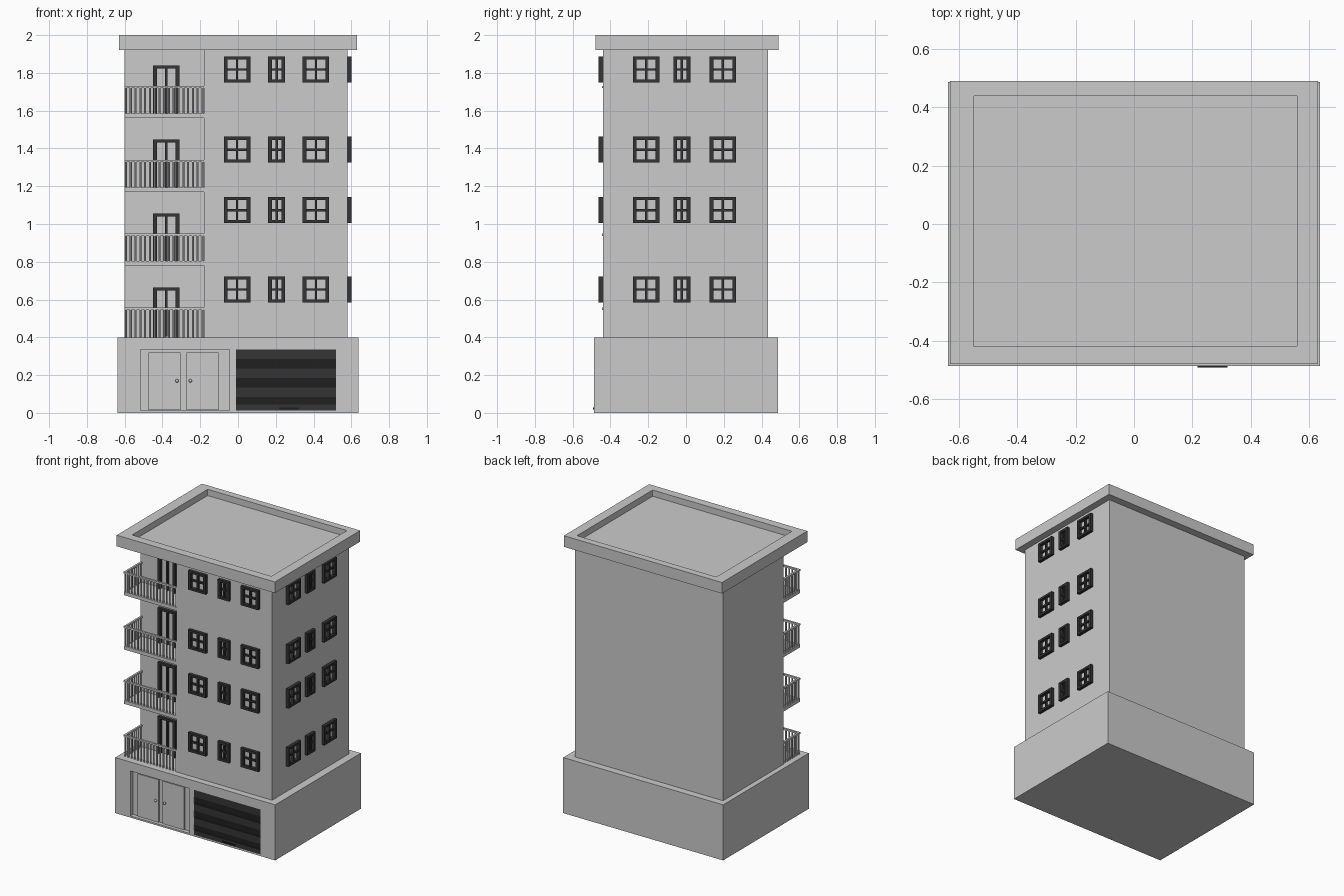
import bpy, bmesh, math
from mathutils import Matrix, Vector

if "Cube" in bpy.data.objects:
    bpy.data.objects.remove(bpy.data.objects["Cube"])


def material(name, v):
    m = bpy.data.materials.new(name)
    m.diffuse_color = (v, v, v, 1)
    m.use_nodes = True
    m.node_tree.nodes["Principled BSDF"].inputs["Base Color"].default_value = m.diffuse_color
    return m


DARK = material("dark_frame", 0.035)
BLACK = material("black_slat", 0.014)


def add_box(bm, x0, x1, y0, y1, z0, z1):
    mat = Matrix.Translation(((x0 + x1) / 2, (y0 + y1) / 2, (z0 + z1) / 2))
    bmesh.ops.create_cube(bm, size=1, matrix=mat @ Matrix.Diagonal((x1 - x0, y1 - y0, z1 - z0, 1)))


def finish(bm, name, mat=None):
    bmesh.ops.recalc_face_normals(bm, faces=bm.faces)
    me = bpy.data.meshes.new(name)
    bm.to_mesh(me)
    bm.free()
    ob = bpy.data.objects.new(name, me)
    bpy.context.collection.objects.link(ob)
    if mat:
        me.materials.append(mat)
    return ob


def boxes(name, items, mat=None):
    bm = bmesh.new()
    for b in items:
        add_box(bm, *b)
    return finish(bm, name, mat)


def prism(name, pts, z0, z1):
    bm = bmesh.new()
    f = bm.faces.new([bm.verts.new((x, y, z0)) for x, y in pts])
    ext = bmesh.ops.extrude_face_region(bm, geom=[f])
    vs = [g for g in ext["geom"] if isinstance(g, bmesh.types.BMVert)]
    bmesh.ops.translate(bm, verts=vs, vec=(0, 0, z1 - z0))
    return finish(bm, name)


def cut(ob, cutter):
    cutter.hide_render = True
    mod = ob.modifiers.new("cut", "BOOLEAN")
    mod.operation, mod.solver, mod.object = "DIFFERENCE", "EXACT", cutter
    bpy.context.view_layer.objects.active = ob
    bpy.ops.object.modifier_apply(modifier=mod.name)
    bpy.data.objects.remove(cutter)


def window(name, loc, w, h, turned=False, cross=True, bottom=True):
    # frame standing proud of the wall towards local -y
    f, d, m = 0.02, 0.022, 0.006
    parts = [(-w / 2, -w / 2 + f, -d, 0.002, 0, h), (w / 2 - f, w / 2, -d, 0.002, 0, h),
             (-w / 2 + f, w / 2 - f, -d, 0.002, h - f * 0.8, h),
             (-m, m, -d * 0.7, 0.002, 0.004, h - 0.004)]
    if bottom:
        parts.append((-w / 2 + f, w / 2 - f, -d, 0.002, 0, f * 0.8))
    if cross:
        parts.append((-w / 2 + f, w / 2 - f, -d * 0.6, 0.002, h / 2 - m, h / 2 + m))
    ob = boxes(name, parts, DARK)
    ob.location = loc
    if turned:
        ob.rotation_euler.z = math.pi / 2


# ground floor block with entrance and garage pockets
base = boxes("ground_floor", [(-0.637, 0.637, -0.487, 0.487, 0, 0.4)])
cut(base, boxes("cutter", [(-0.515, -0.045, -0.6, -0.457, 0.012, 0.335)]))
cut(base, boxes("cutter", [(-0.01, 0.52, -0.6, -0.472, 0.012, 0.335)]))

# tower with an open corner for the balconies
XL, XR, YF, YB, BX, BY = -0.60, 0.58, -0.44, 0.435, -0.18, -0.25
prism("tower", [(BX, YF), (XR, YF), (XR, YB), (XL, YB), (XL, BY), (BX, BY)], 0.4, 1.92)

# roof slab with sunken top
roof = boxes("roof", [(-0.63, 0.63, -0.48, 0.49, 1.92, 2.0)])
well = bmesh.new()
add_box(well, -0.55, 0.56, -0.42, 0.44, 1.955, 2.1)
edges = [e for e in well.edges if abs(e.verts[0].co.z - e.verts[1].co.z) > 0.1]
bmesh.ops.bevel(well, geom=edges, offset=0.006, segments=2, affect="EDGES", profile=0.5)
cut(roof, finish(well, "cutter"))

# windows on the front and the right side
for r, z in enumerate((0.585, 1.005, 1.325, 1.75)):
    for c, (x, w) in enumerate(((-0.005, 0.14), (0.205, 0.09), (0.4125, 0.14))):
        window(f"front_window_{r}_{c}", (x, YF, z), w, 0.137)
    for c, (y, w) in enumerate(((-0.211, 0.14), (-0.022, 0.09), (0.195, 0.14))):
        window(f"side_window_{r}_{c}", (XR, y, z), w, 0.137, turned=True)


def post(bm, x, y, z0, z1, r=0.0055):
    bmesh.ops.create_cone(bm, cap_ends=True, segments=8, radius1=r, radius2=r, depth=z1 - z0,
                          matrix=Matrix.Translation((x, y, (z0 + z1) / 2)))


# balconies: floor slab, railing and glazed door
for i in range(4):
    z = 0.4 + 0.391 * i
    if i:
        boxes(f"balcony_floor_{i}", [(XL, BX + 0.002, YF, BY + 0.002, z - 0.012, z + 0.012)])
    bm = bmesh.new()
    add_box(bm, XL, BX, YF - 0.004, YF + 0.010, z + 0.146, z + 0.158)
    add_box(bm, XL, XL + 0.014, YF + 0.010, BY, z + 0.146, z + 0.158)
    for k in range(17):
        post(bm, XL + 0.007 + k * 0.0253, YF + 0.005, z, z + 0.15)
    for k in range(1, 8):
        post(bm, XL + 0.007, YF + 0.005 + k * 0.0253, z, z + 0.15)
    finish(bm, f"balcony_railing_{i}")
    window(f"balcony_door_{i}", (-0.38, BY, z), 0.14, 0.265, cross=False, bottom=False)

# entrance double door with knobs
boxes("entrance_doors", [(-0.473, -0.305, -0.467, -0.455, 0.014, 0.32),
                         (-0.273, -0.103, -0.467, -0.455, 0.014, 0.32)])
for n, x in (("left", -0.323), ("right", -0.252)):
    bm = bmesh.new()
    bmesh.ops.create_uvsphere(bm, u_segments=12, v_segments=8, radius=0.009,
                              matrix=Matrix.Translation((x, -0.476, 0.17)))
    bmesh.ops.create_cone(bm, cap_ends=True, segments=10, radius1=0.004, radius2=0.004, depth=0.012,
                          matrix=Matrix.Translation((x, -0.468, 0.17)) @ Matrix.Rotation(math.pi / 2, 4, "X"))
    for f in bm.faces:
        f.smooth = len(f.verts) < 5
    finish(bm, f"{n}_door_knob")

# garage shutter of alternating slats, with handle
levels = [0.012, 0.045, 0.085, 0.135, 0.185, 0.235, 0.285, 0.335]
slats = [[], []]
for i in range(7):
    y = -0.480 if i % 2 else -0.486
    slats[i % 2].append((-0.01, 0.52, y, -0.470, levels[i], levels[i + 1]))
boxes("shutter_outer_slats", slats[0], DARK)
boxes("shutter_inner_slats", slats[1], BLACK)
boxes("shutter_handle", [(0.217, 0.32, -0.492, -0.484, 0.018, 0.028)], BLACK)
